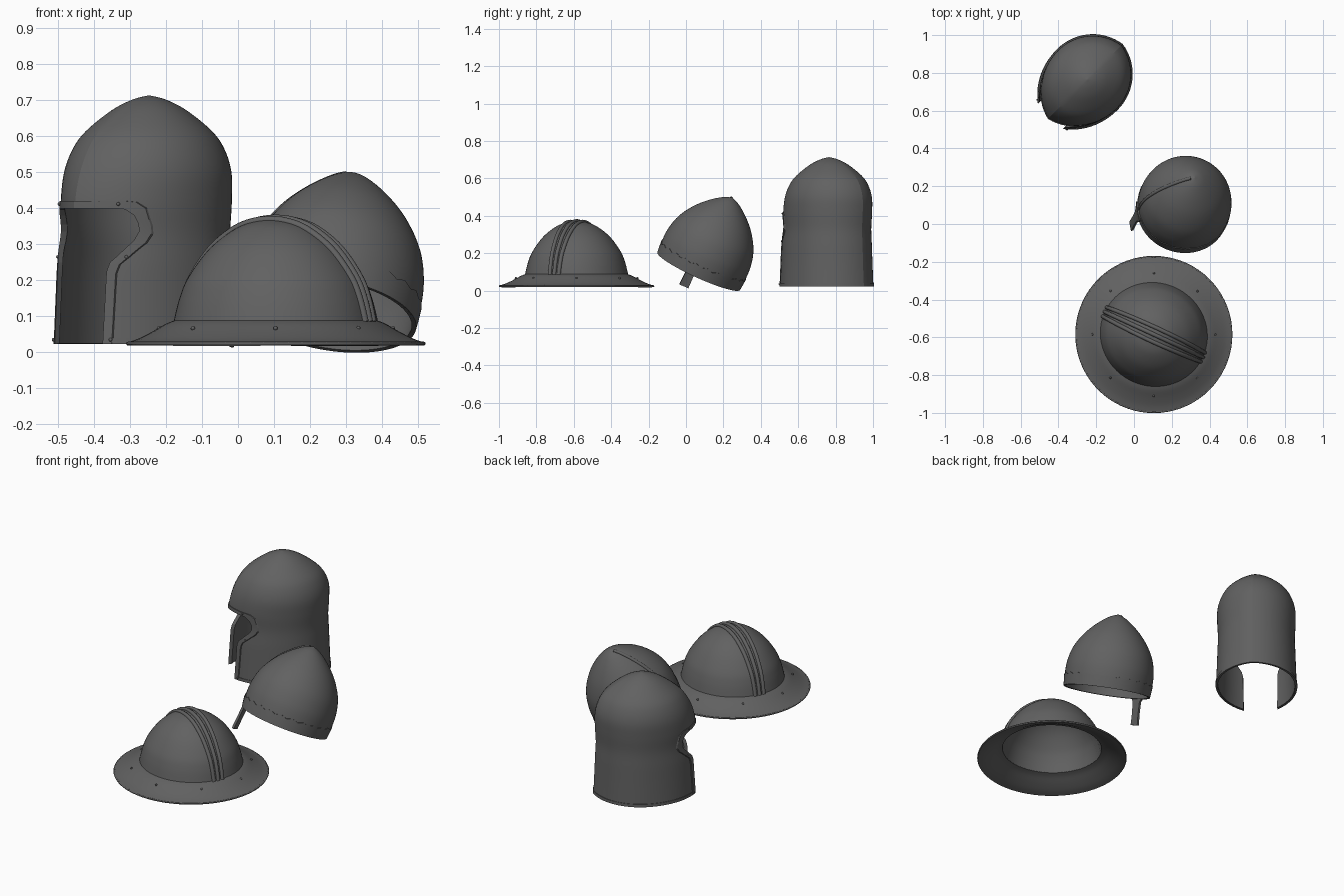
import bpy, bmesh, math
from mathutils import Matrix, Vector

if "Cube" in bpy.data.objects:
    bpy.data.objects.remove(bpy.data.objects["Cube"])

steel = bpy.data.materials.new("dark_steel")
steel.diffuse_color = (0.12, 0.12, 0.12, 1)
steel.use_nodes = True
steel.node_tree.nodes["Principled BSDF"].inputs["Base Color"].default_value = steel.diffuse_color
TAU = 2 * math.pi


def catmull(pts, n=6):
    """Smooth curve through control tuples."""
    out, p = [], [pts[0]] + list(pts) + [pts[-1]]
    for i in range(1, len(p) - 2):
        for s in range(n):
            t = s / n
            out.append(tuple(0.5 * (2 * b + (c - a) * t + (2 * a - 5 * b + 4 * c - d) * t * t
                                    + (3 * b - a - 3 * c + d) * t ** 3)
                             for a, b, c, d in zip(*p[i - 1:i + 3])))
    return out + [tuple(pts[-1])]


def interp(pairs, x):
    """Linear lookup in rising (x, y) pairs."""
    for (x0, y0), (x1, y1) in zip(pairs, pairs[1:]):
        if x <= x1:
            return y0 + (y1 - y0) * max(0, x - x0) / max(1e-9, x1 - x0)
    return pairs[-1][1]


def finish(ob, angle=30):
    bpy.ops.object.select_all(action='DESELECT')
    ob.select_set(True)
    bpy.context.view_layer.objects.active = ob
    bpy.ops.object.convert(target='MESH')
    bpy.ops.object.shade_smooth_by_angle(angle=math.radians(angle))
    return ob


def make(name, bm, M, angle=30, thick=0):
    me = bpy.data.meshes.new(name)
    bm.to_mesh(me)
    bm.free()
    me.materials.append(steel)
    ob = bpy.data.objects.new(name, me)
    bpy.context.collection.objects.link(ob)
    ob.matrix_world = M
    if thick:
        mod = ob.modifiers.new("thickness", 'SOLIDIFY')
        mod.thickness, mod.offset = thick, -1
    return finish(ob, angle)


def loft(name, rows, M, thick, angle=30):
    """Skin closed rings, listed from the outside/bottom to the top."""
    bm = bmesh.new()
    rings = [[bm.verts.new(p) for p in row] for row in rows]
    n = len(rows[0])
    for a, b in zip(rings, rings[1:]):
        for j in range(n):
            k = (j + 1) % n
            bm.faces.new((a[j], a[k], b[k], b[j]))
    bmesh.ops.remove_doubles(bm, verts=bm.verts[:], dist=1e-5)
    return make(name, bm, M, angle, thick)


def prism(name, poly, M, x0, x1):
    """Extrude a (y, z) outline along x."""
    bm = bmesh.new()
    f = bm.faces.new([bm.verts.new((x0, y, z)) for y, z in poly])
    g = bmesh.ops.extrude_face_region(bm, geom=[f])["geom"]
    bmesh.ops.translate(bm, vec=(x1 - x0, 0, 0),
                        verts=[v for v in g if isinstance(v, bmesh.types.BMVert)])
    bmesh.ops.recalc_face_normals(bm, faces=bm.faces[:])
    return make(name, bm, M)


def boolean(ob, cutter, op, angle=15):
    mod = ob.modifiers.new("cut", 'BOOLEAN')
    mod.operation, mod.object, mod.solver = op, cutter, 'EXACT'
    return finish(ob, angle)


def tube(name, pts, M, r):
    cu = bpy.data.curves.new(name, 'CURVE')
    cu.dimensions, cu.bevel_depth, cu.bevel_resolution, cu.use_fill_caps = '3D', r, 2, True
    sp = cu.splines.new('POLY')
    sp.points.add(len(pts) - 1)
    for q, p in zip(sp.points, pts):
        q.co = (*p, 1)
    cu.materials.append(steel)
    ob = bpy.data.objects.new(name, cu)
    bpy.context.collection.objects.link(ob)
    ob.matrix_world = M
    return finish(ob, 50)


def rivets(name, pts, M, r=0.006):
    bm = bmesh.new()
    for p in pts:
        bmesh.ops.create_uvsphere(bm, u_segments=10, v_segments=6, radius=r,
                                  matrix=Matrix.Translation(p))
    make(name, bm, M, 60)


def ring(r, z, n=72, sx=1, sy=1):
    return [(r * sx * math.cos(TAU * j / n), r * sy * math.sin(TAU * j / n), z) for j in range(n)]


# ---- Kettle hat: x runs along the ribs ----
M = Matrix.Translation((0.105, -0.585, 0)) @ Matrix.Rotation(math.radians(-24.8), 4, 'Z')
SX, SY = 1.03, 0.985
dome = catmull([(.278, .085), (.262, .15), (.237, .21), (.18, .288), (.11, .343), (.05, .366), (0, .372)])
brim = catmull([(.415, .027), (.38, .038), (.34, .057), (.30, .079), (.272, .09)], 4)
loft("kettle_bowl", [ring(r, z, 72, SX, SY) for r, z in dome], M, 0.01)
loft("kettle_brim", [ring(r, z, 72, 1 + (SX - 1) * (.415 - r) / .137, 1 + (SY - 1) * (.415 - r) / .137)
                     for r, z in brim], M, 0.009)
tube("kettle_brim_edge", ring(.411, .0245) + [(.411, 0, .0245)], M, 0.005)
height = sorted(dome)
for i, w0 in enumerate((-.038, 0, .038)):
    half = []
    for r, z in dome:
        w = w0 * (1 - .3 * (r / .278) ** 2)
        if r > abs(w0) + .004:
            half.append((math.sqrt(r * r - w * w) * SX, w * SY, z))
    top = [(0, w0 * SY, interp(height, abs(w0)))]
    tube(f"kettle_rib_{i + 1}", half + top + [(-x, y, z) for x, y, z in half[::-1]], M, 0.011)
rivets("kettle_rivets", [(.325 * math.cos(a), .325 * math.sin(a), .067)
                         for a in [TAU * k / 8 + .43 for k in range(8)]], M)

# ---- Nasal helmet: tilted, local x is the front, z the crown ----
A = Vector((.15, .41, .9)).normalized()
F = Vector((-1, -.08, .203))
F = (F - A * F.dot(A)).normalized()
L = A.cross(F)
M = Matrix.Translation((.255, .068, .105)) @ Matrix((F, L, A)).transposed().to_4x4()
prof = catmull([(.24, 0), (.246, .07), (.243, .14), (.222, .22), (.175, .30), (.115, .365), (.05, .415), (0, .437)])
loft("nasal_bowl", [ring(r, z) for r, z in prof], M, 0.01)
radius = [(z, r) for r, z in prof]
# scalloped rim band
rows = []
for s in (0, .5, 1):
    row = []
    for j in range(144):
        a = TAU * j / 144
        h = s * (.058 + .011 * abs((j % 6) - 3) / 3)
        r = interp(radius, h) + .003
        row.append((r * math.cos(a), r * math.sin(a), h))
    rows.append(row)
loft("nasal_rim_band", rows, M, 0.005)
tube("nasal_crest", [(r - .002, 0, z) for r, z in prof if .04 < z < .43], M, 0.009)
# nose guard with a flared brow
bm = bmesh.new()
levels = [(.075, .012), (.05, .055), (.015, .05), (-.015, .028), (-.08, .025), (-.145, .027)]
grid = []
for h, w in levels:
    x = interp(radius, max(h, 0)) + .009 + (.08 * -h if h < 0 else 0)
    grid.append([bm.verts.new((x - (w * s) ** 2 / .5, w * s, h)) for s in (-1, -.5, 0, .5, 1)])
for a, b in zip(grid, grid[1:]):
    for j in range(4):
        bm.faces.new((a[j], b[j], b[j + 1], a[j + 1]))
make("nasal_nose_guard", bm, M, 30, 0.012)

# ---- Open-faced tall helmet: local x is the front ----
M = Matrix.Translation((-.247, .765, 0)) @ Matrix.Rotation(math.radians(225), 4, 'Z')
# width factor, height, front keel amount
tall = catmull([(1.02, .025, .092), (1.0, .14, .092), (.985, .24, .09), (.97, .33, .08), (.99, .42, .073),
                (.985, .50, .055), (.90, .565, .045), (.75, .615, .04), (.45, .672, .036),
                (.2, .702, .035), (0, .714, .035)], 5)


def tall_point(k, z, amp, a, off=0):
    r = k * (.22 + (amp if math.cos(a) > 0 else .037) * (1 - abs(math.sin(a)))) + off
    return (r * math.cos(a), r * math.sin(a), z)


def tall_rows(samples, off=0):
    return [[tall_point(*s, TAU * j / 72, off) for j in range(72)] for s in samples]


side = [(.093, -.05), (.096, .225), (.102, .25), (.118, .27), (.145, .31), (.153, .335),
        (.153, .355), (.146, .38), (.13, .397), (.11, .40)]
wide = [(y + .02, z + (.02 if z > .37 else -.006)) for y, z in side]
mirror = lambda s: s + [(-y, z) for y, z in s[::-1]]
opening = prism("face_cutter", mirror(side), M, .06, .5)
border = prism("trim_cutter", mirror(wide), M, .06, .5)

shell = loft("tall_helmet_shell", tall_rows(tall), M, 0.011, 15)
boolean(shell, opening, 'DIFFERENCE')
trim = loft("face_trim", tall_rows(tall, .004), M, 0.008, 15)
boolean(trim, border, 'INTERSECT')
boolean(trim, opening, 'DIFFERENCE')
hem = loft("bottom_trim", tall_rows([(1.02, .023, .092), (1.018, .04, .092)], .003), M, 0.008, 15)
boolean(hem, opening, 'DIFFERENCE')
for c in (opening, border):
    bpy.data.objects.remove(c)

# trim rivets on both cheeks
pts = []
for deg, z in ((23, .035), (31, .265), (26, .412)):
    k, amp = [next(s for s in tall if s[1] >= z)[i] for i in (0, 2)]
    pts += [tall_point(k, z, amp, s * math.radians(deg), .005) for s in (-1, 1)]
rivets("face_trim_rivets", pts, M, 0.005)
